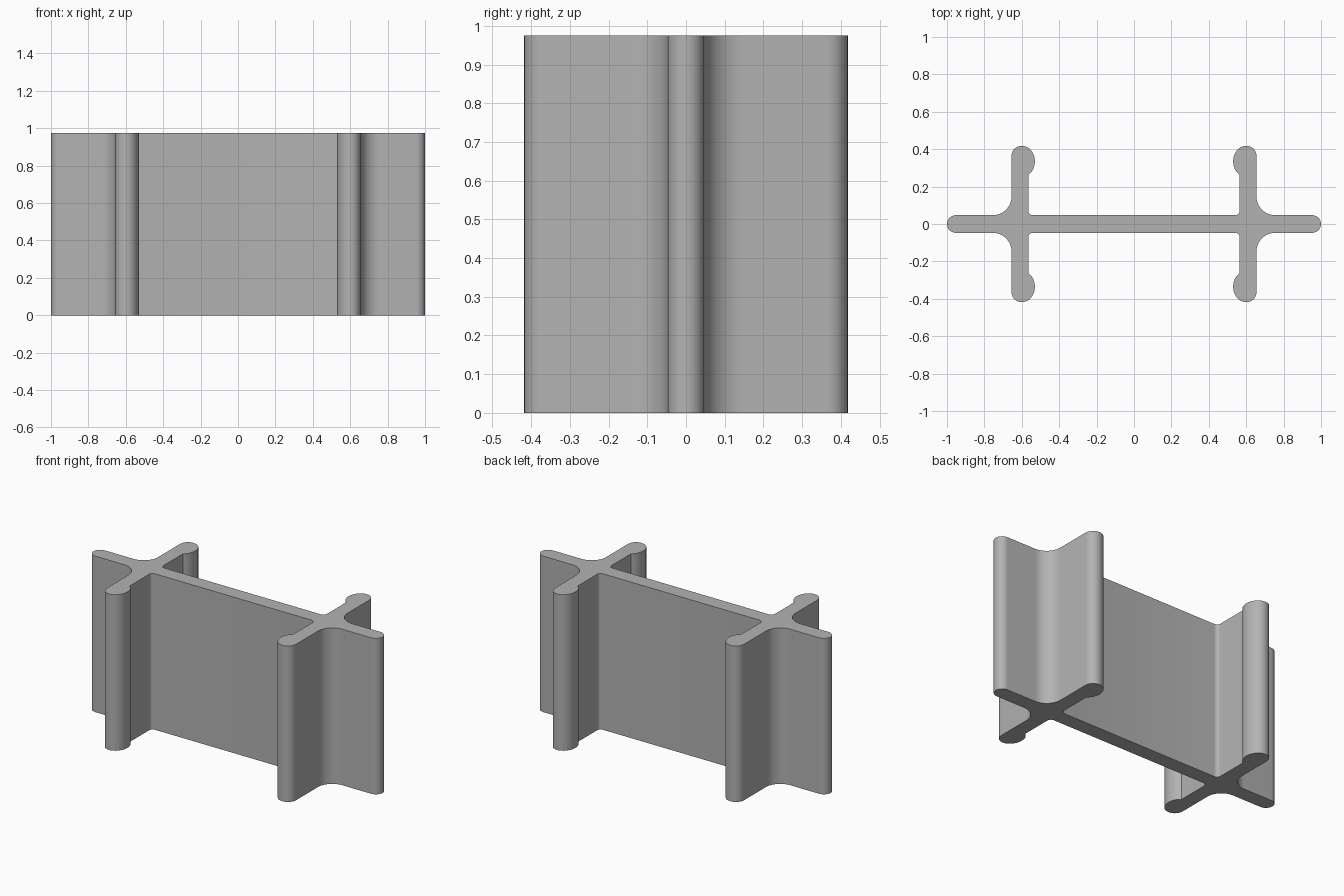
import bpy, bmesh, math

if "Cube" in bpy.data.objects:
    bpy.data.objects.remove(bpy.data.objects["Cube"])

HEIGHT = 0.975
HALF_WEB = 0.047


def arc(cx, cy, rx, ry, start, end, steps):
    """Points along an elliptical arc, angles in degrees."""
    pts = []
    for i in range(steps + 1):
        a = math.radians(start + (end - start) * i / steps)
        pts.append((cx + rx * math.cos(a), cy + ry * math.sin(a)))
    return pts


# Quarter outline, from the web tip round the flange to the middle of the web
quarter = arc(1 - HALF_WEB, 0, HALF_WEB, HALF_WEB, 0, 90, 10)      # rounded tip
quarter += arc(0.755, 0.147, 0.1, 0.1, 270, 180, 12)               # large outer fillet
quarter += arc(0.6, 0.363, 0.055, 0.055, 0, 90, 10)                # flange end
quarter += arc(0.6, 0.335, 0.07, 0.083, 90, 240, 18)[1:]           # bulb on inner side
quarter += arc(0.54, 0.072, 0.025, 0.025, 0, -90, 6)               # small inner fillet

# Mirror into the full closed outline
half = quarter + [(-x, y) for x, y in reversed(quarter)]
outline = half + [(x, -y) for x, y in reversed(half[1:-1])]

# Extrude the profile upwards
bm = bmesh.new()
base = bm.faces.new([bm.verts.new((x, y, 0)) for x, y in outline])
top = bmesh.ops.extrude_face_region(bm, geom=[base], use_keep_orig=True)
bmesh.ops.translate(bm, vec=(0, 0, HEIGHT),
                    verts=[g for g in top["geom"] if isinstance(g, bmesh.types.BMVert)])
bmesh.ops.recalc_face_normals(bm, faces=bm.faces)
mesh = bpy.data.meshes.new("double_cross_profile")
bm.to_mesh(mesh)
bm.free()

# Single grey material
grey = bpy.data.materials.new("plain grey")
grey.diffuse_color = (0.45, 0.45, 0.45, 1)
grey.use_nodes = True
grey.node_tree.nodes["Principled BSDF"].inputs["Base Color"].default_value = grey.diffuse_color
mesh.materials.append(grey)

profile = bpy.data.objects.new("double_cross_profile", mesh)
bpy.context.collection.objects.link(profile)
bpy.context.view_layer.objects.active = profile
profile.select_set(True)
bpy.ops.object.shade_smooth_by_angle(angle=math.radians(30))
